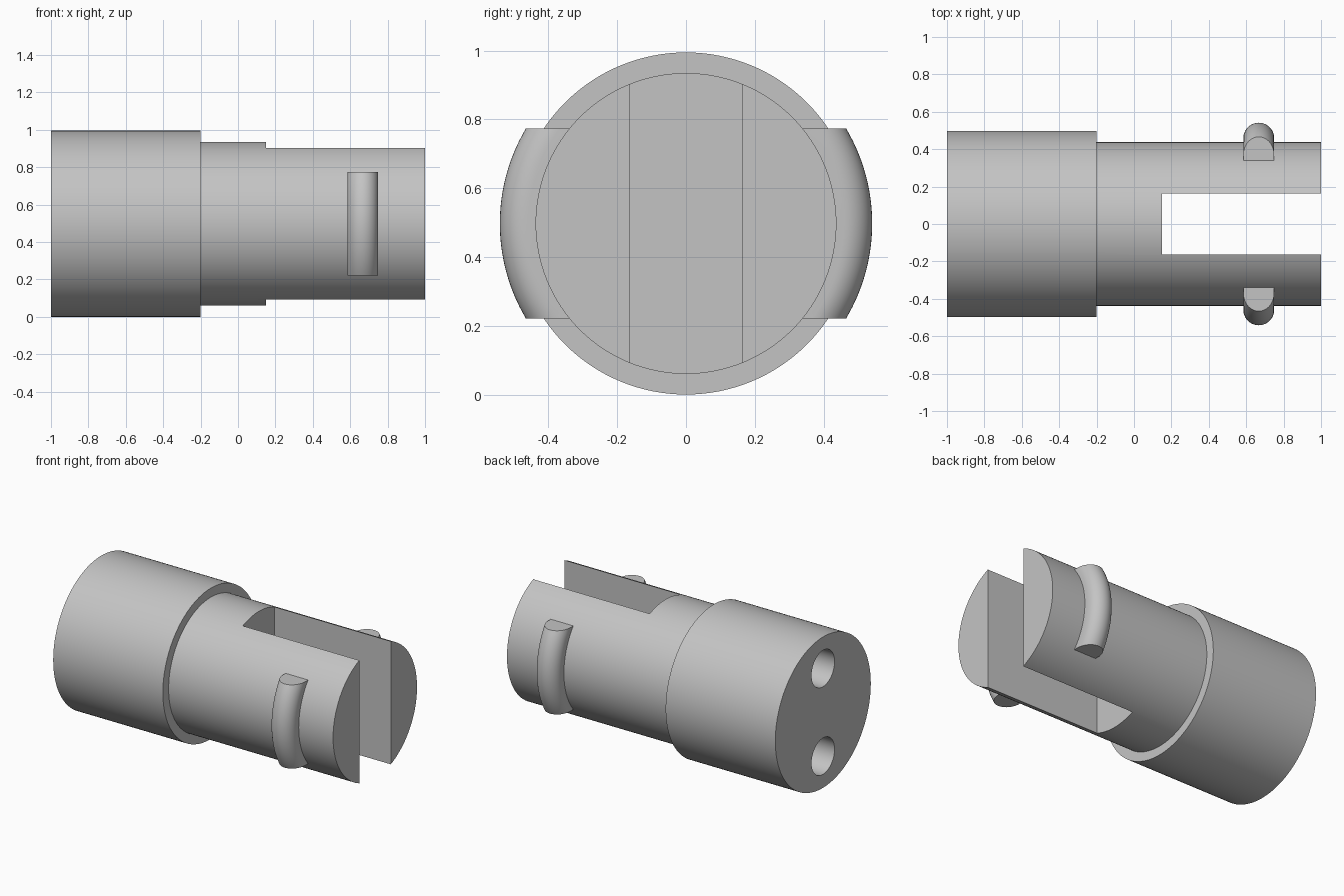
import bpy, bmesh, math
from mathutils import Matrix

if "Cube" in bpy.data.objects:
    bpy.data.objects.remove(bpy.data.objects["Cube"])

AXIS_Z = 0.4975          # height of the long axis
R_BIG, R_SMALL = 0.4975, 0.4375
SEGS = 128

steel = bpy.data.materials.new("plain grey")
steel.diffuse_color = (0.55, 0.55, 0.55, 1)
steel.use_nodes = True
steel.node_tree.nodes["Principled BSDF"].inputs["Base Color"].default_value = steel.diffuse_color


def make_object(name, bm):
    bmesh.ops.recalc_face_normals(bm, faces=bm.faces)
    mesh = bpy.data.meshes.new(name)
    bm.to_mesh(mesh)
    bm.free()
    mesh.materials.append(steel)
    ob = bpy.data.objects.new(name, mesh)
    bpy.context.collection.objects.link(ob)
    return ob


def smooth(ob):
    bpy.ops.object.select_all(action='DESELECT')
    ob.select_set(True)
    bpy.context.view_layer.objects.active = ob
    bpy.ops.object.shade_smooth_by_angle(angle=math.radians(30))


def cylinder_x(name, x0, x1, radius, z, segs):
    bm = bmesh.new()
    m = Matrix.Translation(((x0 + x1) / 2, 0, z)) @ Matrix.Rotation(math.pi / 2, 4, 'Y')
    bmesh.ops.create_cone(bm, cap_ends=True, segments=segs, radius1=radius,
                          radius2=radius, depth=x1 - x0, matrix=m)
    return make_object(name, bm)


def cut(target, cutter):
    mod = target.modifiers.new("cut", 'BOOLEAN')
    mod.operation = 'DIFFERENCE'
    mod.solver = 'EXACT'
    mod.object = cutter
    bpy.context.view_layer.objects.active = target
    bpy.ops.object.modifier_apply(modifier=mod.name)
    bpy.data.objects.remove(cutter)


# stepped body: profile turned around the long axis
bm = bmesh.new()
profile = [(-1, R_BIG), (-0.2, R_BIG), (-0.2, R_SMALL), (1, R_SMALL)]
rings = [[bm.verts.new((x, r * math.sin(2 * math.pi * i / SEGS),
                        AXIS_Z + r * math.cos(2 * math.pi * i / SEGS)))
          for i in range(SEGS)] for x, r in profile]
for a, b in zip(rings, rings[1:]):
    for i in range(SEGS):
        j = (i + 1) % SEGS
        bm.faces.new((a[i], a[j], b[j], b[i]))
bm.faces.new(rings[0])
bm.faces.new(rings[-1])
body = make_object("stepped_body", bm)

# open slot through the thin end
bm = bmesh.new()
bmesh.ops.create_cube(bm, size=1, matrix=Matrix.Translation((0.65, 0, AXIS_Z))
                      @ Matrix.Diagonal((1.0, 0.328, 1.4, 1)))
cut(body, make_object("slot_cutter", bm))

# two blind holes in the thick end
for side in (-1, 1):
    cut(body, cylinder_x("hole_cutter", -1.2, -0.5, 0.12, AXIS_Z + side * 0.289, 48))
smooth(body)

# curved side lugs: rounded section bent around the axis, ends cut level
LUG_X, LUG_W, LUG_R, LUG_H = 0.667, 0.0825, 0.459, 0.276
section = [(-LUG_W, 0.42)]
section += [(-LUG_W * math.cos(math.pi * k / 20), LUG_R + LUG_W * math.sin(math.pi * k / 20))
            for k in range(21)]
section += [(LUG_W, 0.42)]
for side, name in ((-1, "front_lug"), (1, "back_lug")):
    bm = bmesh.new()
    rows = []
    for k in range(33):
        z = LUG_H * (k / 16 - 1)
        rows.append([bm.verts.new((LUG_X + x, side * math.sqrt(r * r - z * z), AXIS_Z + z))
                     for x, r in section])
    n = len(section)
    for a, b in zip(rows, rows[1:]):
        for i in range(n):
            j = (i + 1) % n
            bm.faces.new((a[i], a[j], b[j], b[i]))
    bm.faces.new(rows[0])
    bm.faces.new(rows[-1])
    smooth(make_object(name, bm))
